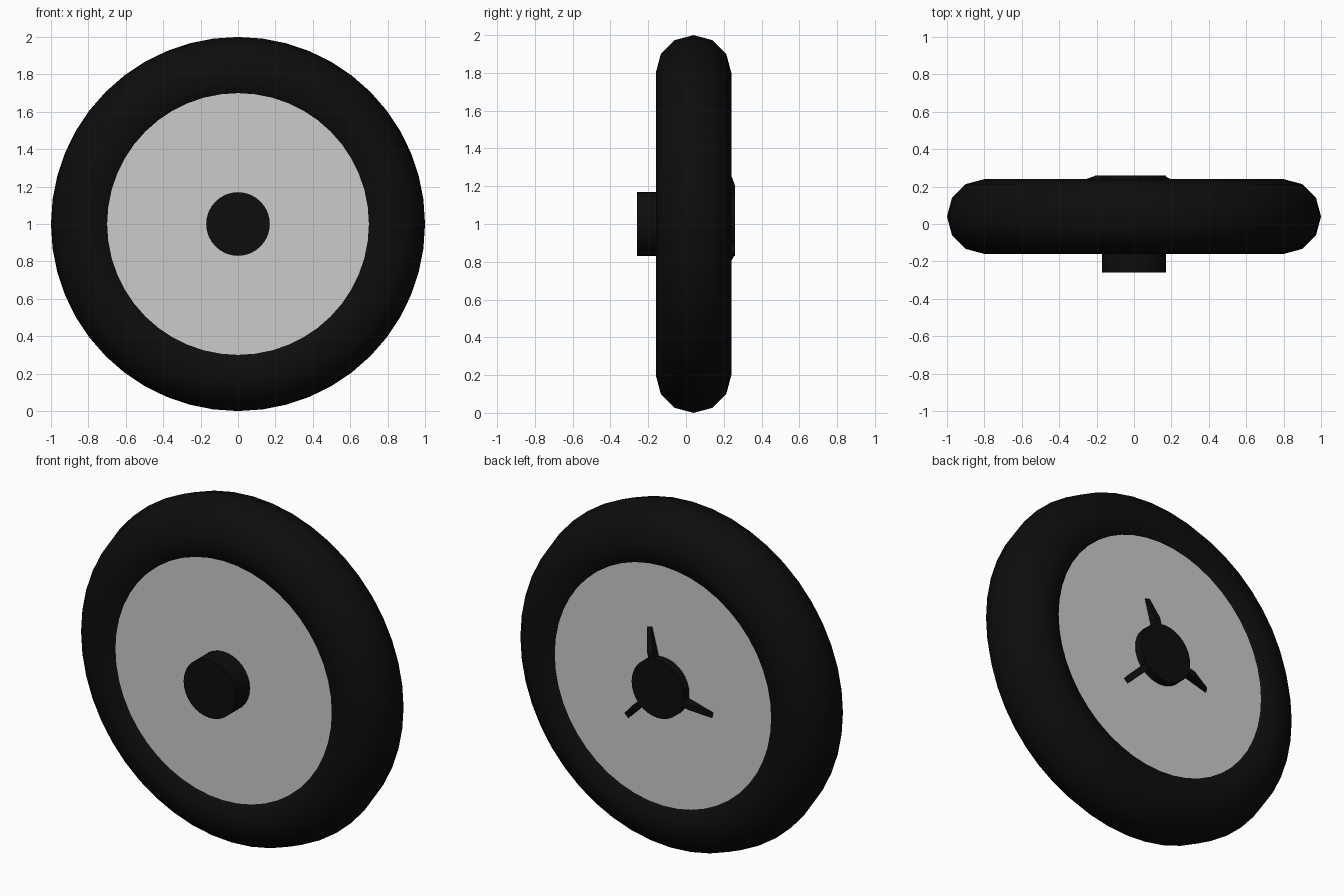
import bpy, bmesh
from math import radians, pi
from mathutils import Matrix

if "Cube" in bpy.data.objects:
    bpy.data.objects.remove(bpy.data.objects["Cube"])

black = bpy.data.materials.new("black_rubber")
black.diffuse_color = (0.004, 0.004, 0.004, 1)
black.use_nodes = True
black.node_tree.nodes["Principled BSDF"].inputs["Base Color"].default_value = black.diffuse_color


def finish(name, mat=None, angle=40):
    obj = bpy.context.object
    obj.name = name
    if mat:
        obj.data.materials.append(mat)
    bpy.ops.object.shade_smooth_by_angle(angle=radians(angle))
    return obj


def disc(name, radius, y0, y1, sides, mat=None):
    # cylinder running along the axle (y)
    bpy.ops.mesh.primitive_cylinder_add(
        vertices=sides, radius=radius, depth=y1 - y0,
        location=(0, (y0 + y1) / 2, 1), rotation=(pi / 2, 0, 0))
    return finish(name, mat)


# tyre
bpy.ops.mesh.primitive_torus_add(
    major_radius=0.8, minor_radius=0.2, major_segments=48, minor_segments=12,
    location=(0, 0.04, 1), rotation=(pi / 2, 0, 0))
finish("tyre", black)

# grey wheel plate and axle hub
disc("wheel_plate", 0.7, -0.133, 0.213, 48)
disc("hub", 0.17, -0.26, 0.26, 32, black)


def fin(name, angle):
    # tapered fin: side profile (radius, y) given thickness along z
    profile = [(0.05, 0.19), (0.335, 0.19), (0.335, 0.213), (0.207, 0.259), (0.05, 0.259)]
    half = 0.0175
    bm = bmesh.new()
    face = bm.faces.new([bm.verts.new((r, y, -half)) for r, y in profile])
    ext = bmesh.ops.extrude_face_region(bm, geom=[face])
    bmesh.ops.translate(bm, vec=(0, 0, 2 * half),
                        verts=[v for v in ext["geom"] if isinstance(v, bmesh.types.BMVert)])
    bmesh.ops.recalc_face_normals(bm, faces=bm.faces)
    # turn about the axle; y rotation is reversed when seen from the front
    bm.transform(Matrix.Translation((0, 0, 1)) @ Matrix.Rotation(-radians(angle), 4, 'Y'))
    mesh = bpy.data.meshes.new(name)
    bm.to_mesh(mesh)
    bm.free()
    mesh.materials.append(black)
    bpy.context.collection.objects.link(bpy.data.objects.new(name, mesh))


# three fins of the knock-off nut on the back
for i in range(3):
    fin(f"nut_fin_{i + 1}", 75 + 120 * i)
